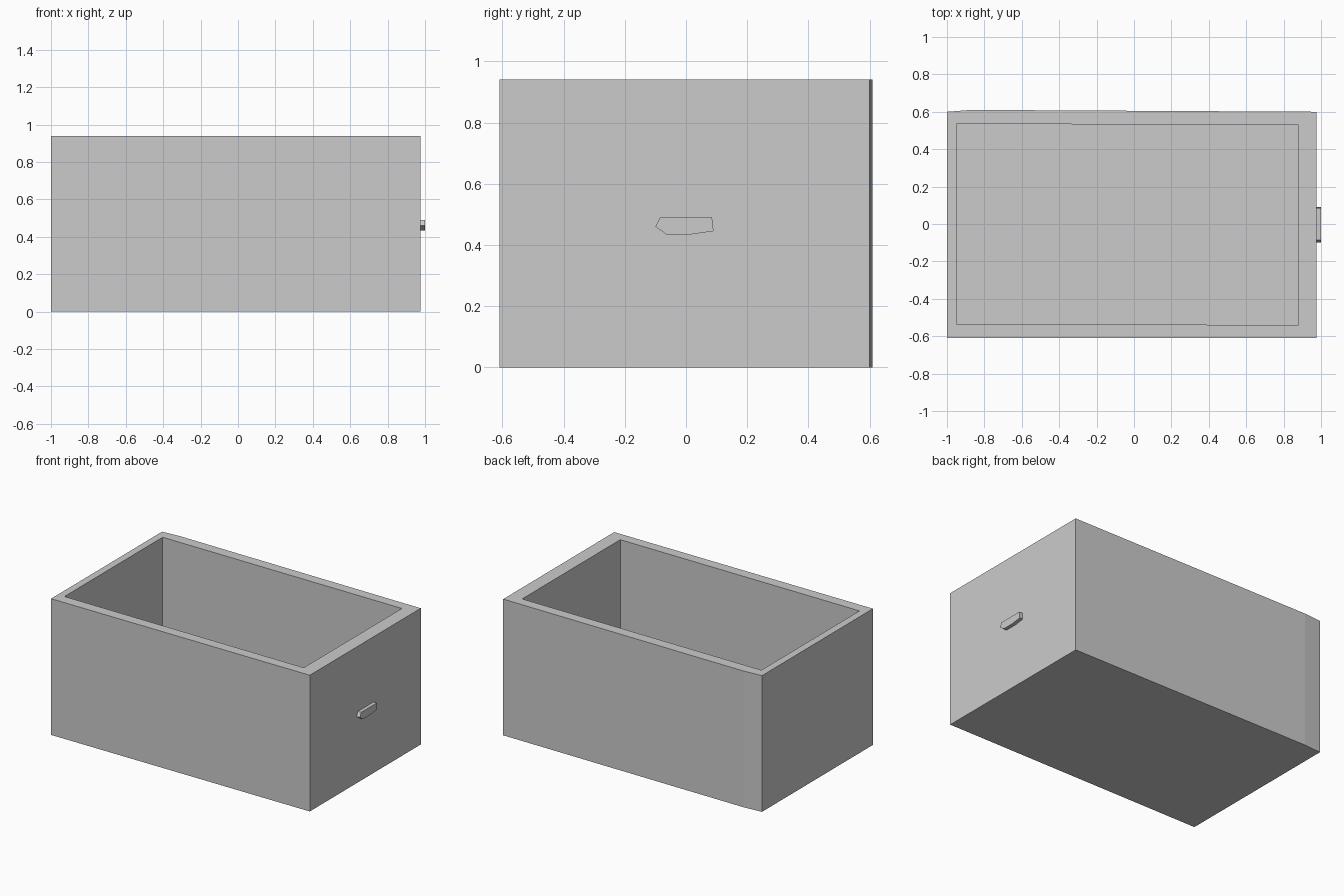
import bpy
import bmesh
from mathutils import Vector

cube = bpy.data.objects.get("Cube")
if cube:
    bpy.data.objects.remove(cube, do_unlink=True)

grey = bpy.data.materials.new("light grey")
grey.use_nodes = True
grey.diffuse_color = (0.6, 0.6, 0.6, 1)
grey.node_tree.nodes["Principled BSDF"].inputs["Base Color"].default_value = (0.6, 0.6, 0.6, 1)


def finish(name, bm):
    bmesh.ops.recalc_face_normals(bm, faces=bm.faces)
    mesh = bpy.data.meshes.new(name)
    bm.to_mesh(mesh)
    bm.free()
    mesh.materials.append(grey)
    obj = bpy.data.objects.new(name, mesh)
    bpy.context.collection.objects.link(obj)
    return obj


def prism(name, outline, direction):
    """Extrude a closed flat outline into a solid."""
    bm = bmesh.new()
    face = bm.faces.new([bm.verts.new(p) for p in outline])
    out = bmesh.ops.extrude_face_region(bm, geom=[face])
    moved = [g for g in out["geom"] if isinstance(g, bmesh.types.BMVert)]
    bmesh.ops.translate(bm, verts=moved, vec=Vector(direction))
    return finish(name, bm)


# Open box body, its back slightly bowed
height, floor = 0.94, 0.07
plan = [(-1, -0.61), (0.975, -0.61), (0.975, 0.6), (-0.87, 0.61), (-1, 0.6)]
body = prism("box_body", [(x, y, 0) for x, y in plan], (0, 0, height))

# Hollow interior
inner = [(-0.95, -0.535), (0.88, -0.54), (0.88, 0.53), (-0.95, 0.535)]
cutter = prism("interior_cutter", [(x, y, floor) for x, y in inner], (0, 0, height))
cutter.hide_render = True
cutter.hide_viewport = True
cutter.display_type = 'WIRE'
hollow = body.modifiers.new("hollow", 'BOOLEAN')
hollow.operation = 'DIFFERENCE'
hollow.solver = 'EXACT'
hollow.object = cutter

# Small faceted handle on the end wall
grip = [(-0.1, 0.46), (-0.085, 0.49), (0.085, 0.49),
        (0.09, 0.445), (0.02, 0.435), (-0.065, 0.435)]
prism("end_handle", [(0.97, y, z) for y, z in grip], (0.03, 0, 0))
